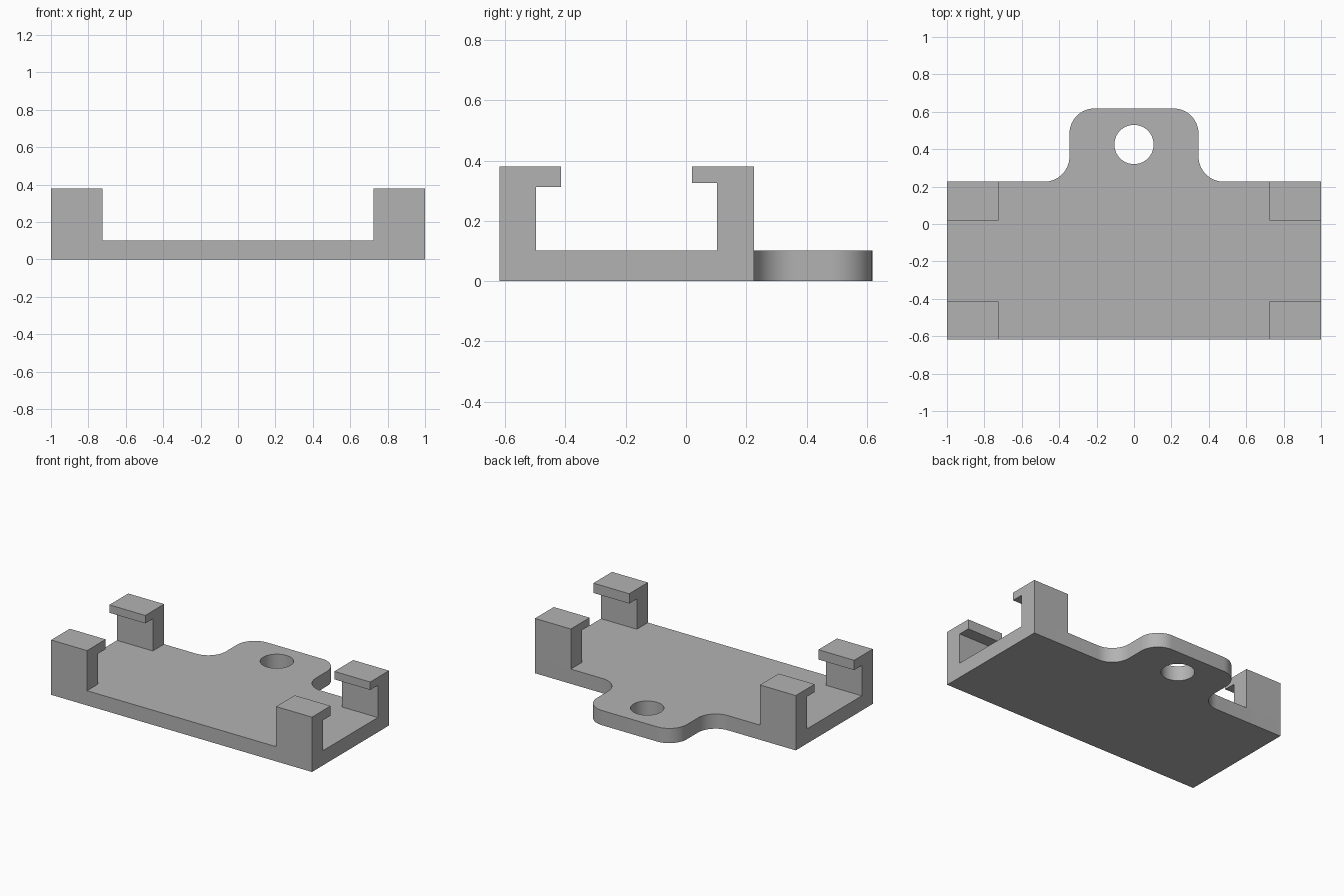
import bpy, bmesh, math
from mathutils import Vector

if "Cube" in bpy.data.objects:
    bpy.data.objects.remove(bpy.data.objects["Cube"])

grey = bpy.data.materials.new("light grey")
grey.diffuse_color = (0.45, 0.45, 0.45, 1)
grey.use_nodes = True
grey.node_tree.nodes["Principled BSDF"].inputs["Base Color"].default_value = grey.diffuse_color

FRONT, BACK, END = -0.618, 0.226, 0.618   # plate front, plate back, tab end
THICK, TOP = 0.102, 0.38                  # plate thickness, clip height
CLIP_X = 0.725                            # inner side of the clips


def arc(cx, cy, r, a0, a1, n=14):
    angles = [math.radians(a0 + (a1 - a0) * i / n) for i in range(n + 1)]
    return [(cx + r * math.cos(a), cy + r * math.sin(a)) for a in angles]


def finish(bm, name):
    bmesh.ops.recalc_face_normals(bm, faces=bm.faces)
    mesh = bpy.data.meshes.new(name)
    bm.to_mesh(mesh)
    bm.free()
    mesh.materials.append(grey)
    obj = bpy.data.objects.new(name, mesh)
    bpy.context.collection.objects.link(obj)
    return obj


def extrude_loops(name, loops, offset):
    """Fill closed loops (outline plus holes) and extrude them."""
    bm = bmesh.new()
    edges = []
    for loop in loops:
        vs = [bm.verts.new(p) for p in loop]
        edges += [bm.edges.new((v, vs[i - 1])) for i, v in enumerate(vs)]
    bmesh.ops.triangle_fill(bm, edges=edges, use_beauty=True)
    res = bmesh.ops.extrude_face_region(bm, geom=bm.faces[:], use_keep_orig=True)
    moved = [g for g in res["geom"] if isinstance(g, bmesh.types.BMVert)]
    bmesh.ops.translate(bm, verts=moved, vec=Vector(offset))
    return finish(bm, name)


# Base plate with a filleted, rounded tab and a round hole
R, W = 0.135, 0.345
right = ([(1, FRONT), (1, BACK)]
         + arc(W + R, BACK + R, R, 270, 180)
         + arc(W - R, END - R, R, 0, 90))
outline = right + [(-x, y) for x, y in reversed(right)]
hole = arc(0, 0.425, 0.105, 0, 360, 48)[:-1]
plate = extrude_loops("base_plate", [[(x, y, 0) for x, y in loop] for loop in (outline, hole)],
                      (0, 0, THICK))
bpy.context.view_layer.objects.active = plate
plate.select_set(True)
bpy.ops.object.shade_smooth_by_angle(angle=math.radians(30))

# Hooked clips: outer face, post inner face, lip end, lip underside
clips = {"front": (FRONT, -0.497, -0.414, 0.312),
         "back": (BACK, 0.103, 0.02, 0.325)}
for place, (outer, post, lip, under) in clips.items():
    profile = [(outer, THICK), (outer, TOP), (lip, TOP),
               (lip, under), (post, under), (post, THICK)]
    for side, x in (("left", -1), ("right", CLIP_X)):
        extrude_loops(f"{place}_{side}_clip", [[(x, y, z) for y, z in profile]],
                      (1 - CLIP_X, 0, 0))
